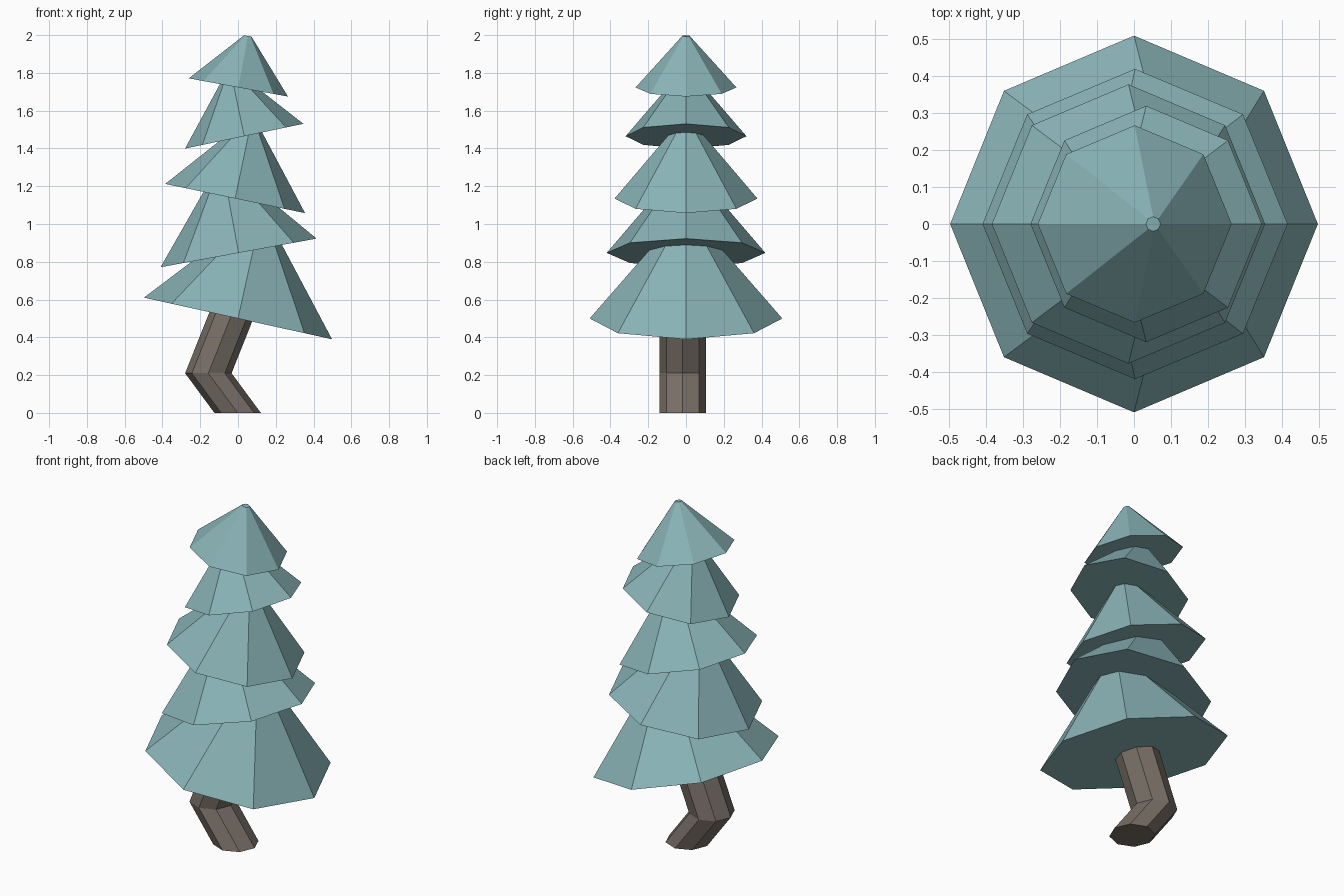
import bpy, bmesh
from math import radians, cos, sin, pi
from mathutils import Matrix

if "Cube" in bpy.data.objects:
    bpy.data.objects.remove(bpy.data.objects["Cube"])


def material(name, color):
    m = bpy.data.materials.new(name)
    m.diffuse_color = color
    m.use_nodes = True
    m.node_tree.nodes["Principled BSDF"].inputs["Base Color"].default_value = m.diffuse_color
    return m


needles = material("needles", (0.25, 0.45, 0.47, 1))
bark = material("bark", (0.19, 0.16, 0.135, 1))


def finish(bm, name, mat):
    bmesh.ops.recalc_face_normals(bm, faces=bm.faces)
    me = bpy.data.meshes.new(name)
    bm.to_mesh(me)
    bm.free()
    me.materials.append(mat)
    ob = bpy.data.objects.new(name, me)
    bpy.context.collection.objects.link(ob)
    return ob


# Foliage tiers: eight-sided capped cones, tilted alternately
def tier(name, x, z, radius, height, tilt):
    bm = bmesh.new()
    place = (Matrix.Translation((x, 0, z)) @ Matrix.Rotation(radians(tilt), 4, 'Y')
             @ Matrix.Translation((0, 0, height / 2)))
    bmesh.ops.create_cone(bm, cap_ends=True, segments=8, radius1=radius,
                          radius2=0.02, depth=height, matrix=place)
    finish(bm, name, needles)


# x, z of the base centre, radius, height, tilt
tiers = [(0.0, 0.50, 0.51, 0.575, 12.5),
         (0.003, 0.847, 0.42, 0.475, -10.4),
         (-0.015, 1.135, 0.378, 0.43, 11.8),
         (0.033, 1.465, 0.32, 0.355, -11.8),
         (0.002, 1.723, 0.267, 0.277, 10.4)]
for i, t in enumerate(tiers):
    tier(f"foliage_tier_{i + 1}", *t)

# Bent trunk: horizontal octagon rings bridged along a kinked path
bm = bmesh.new()
rings = []
for cx, cz in [(-0.002, 0.0), (-0.157, 0.21), (0.01, 0.63)]:
    rings.append([bm.verts.new((cx + 0.123 * cos(k * pi / 4),
                                -0.0175 + 0.123 * sin(k * pi / 4), cz))
                  for k in range(8)])
for a, b in zip(rings, rings[1:]):
    for k in range(8):
        n = (k + 1) % 8
        bm.faces.new((a[k], a[n], b[n], b[k]))
bm.faces.new(rings[0][::-1])
bm.faces.new(rings[-1])
finish(bm, "trunk", bark)
